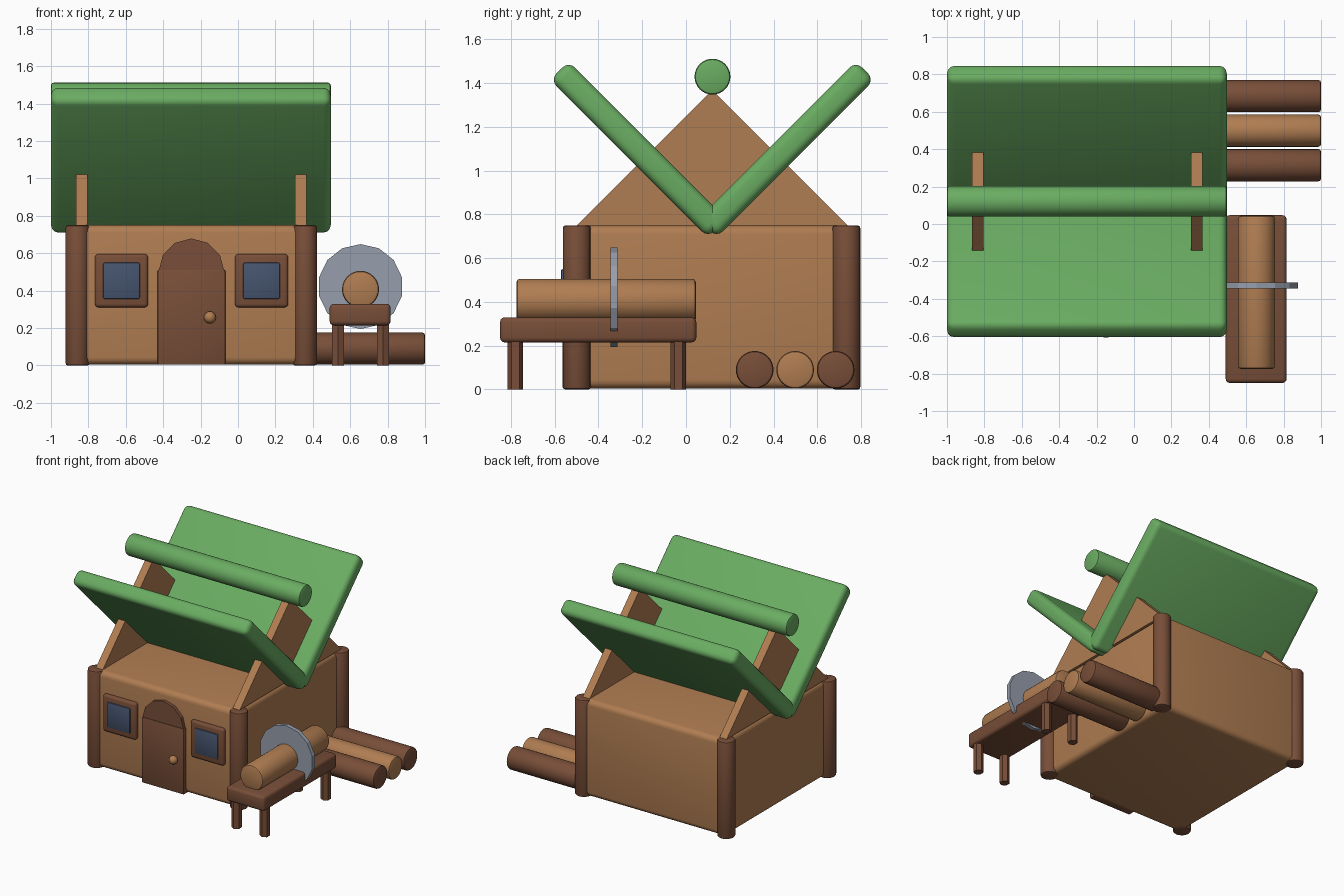
import bpy, bmesh, math
from mathutils import Matrix, Vector

if "Cube" in bpy.data.objects:
    bpy.data.objects.remove(bpy.data.objects["Cube"])


def material(name, rgb):
    m = bpy.data.materials.new(name)
    m.diffuse_color = (*rgb, 1)
    m.use_nodes = True
    m.node_tree.nodes["Principled BSDF"].inputs["Base Color"].default_value = m.diffuse_color
    return m


LIGHT = material("light_wood", (0.434, 0.205, 0.084))
DARK = material("dark_wood", (0.188, 0.076, 0.040))
GREEN = material("roof_green", (0.144, 0.413, 0.122))
STEEL = material("steel", (0.305, 0.342, 0.413))
GLASS = material("window_blue", (0.061, 0.089, 0.156))
ROT = {"x": (0, math.pi / 2, 0), "y": (math.pi / 2, 0, 0), "z": (0, 0, 0)}


def finish(bm, name, mat, loc, rot=(0, 0, 0), bevel=0, seg=3, smooth=True):
    """Round the sharp edges, make the object and set its shading."""
    if bevel:
        sharp = [e for e in bm.edges if e.calc_face_angle(0) > math.radians(60)]
        bmesh.ops.bevel(bm, geom=sharp, offset=bevel, segments=seg,
                        profile=0.5, affect='EDGES', clamp_overlap=True)
    bmesh.ops.recalc_face_normals(bm, faces=bm.faces)
    me = bpy.data.meshes.new(name)
    bm.to_mesh(me)
    bm.free()
    me.materials.append(mat)
    ob = bpy.data.objects.new(name, me)
    bpy.context.collection.objects.link(ob)
    ob.location = loc
    ob.rotation_euler = rot
    if smooth:
        bpy.ops.object.select_all(action='DESELECT')
        ob.select_set(True)
        bpy.context.view_layer.objects.active = ob
        bpy.ops.object.shade_smooth_by_angle(angle=math.radians(40))
    return ob


def box(name, mat, x, y, z, bevel=0, seg=3):
    """Box from (min, max) ranges on each axis."""
    bm = bmesh.new()
    size = [r[1] - r[0] for r in (x, y, z)]
    bmesh.ops.create_cube(bm, size=1, matrix=Matrix.Diagonal((*size, 1)))
    return finish(bm, name, mat, [sum(r) / 2 for r in (x, y, z)], bevel=bevel, seg=seg)


def cyl(name, mat, loc, r, length, axis="z", sides=32, bevel=0, smooth=True):
    bm = bmesh.new()
    bmesh.ops.create_cone(bm, cap_ends=True, segments=sides, radius1=r, radius2=r, depth=length)
    # first vertex on local +y
    bmesh.ops.rotate(bm, verts=bm.verts, matrix=Matrix.Rotation(math.pi / 2, 3, 'Z')
                     if abs(max(v.co.y for v in bm.verts) - r) > 1e-4 else Matrix.Identity(3))
    return finish(bm, name, mat, loc, ROT[axis], bevel, 2, smooth)


CX, CY = -0.25, 0.117    # centre of the house

# house body and corner posts
box("house_body", LIGHT, (-0.87, 0.37), (-0.535, 0.769), (0.004, 0.75), 0.04, 4)
for sx, side in ((-1, "left"), (1, "right")):
    for sy, end in ((-1, "front"), (1, "back")):
        cyl(f"{end}_{side}_post", DARK, (CX + sx * 0.608, CY + sy * 0.616, 0.375),
            0.064, 0.75, sides=16, bevel=0.012)

    # gable triangle
    bm = bmesh.new()
    pts = [(-0.62, 0), (0.62, 0), (0, 0.62)]
    face = bm.faces.new([bm.verts.new((-0.03, y, z)) for y, z in pts])
    ext = bmesh.ops.extrude_face_region(bm, geom=[face])
    bmesh.ops.translate(bm, vec=Vector((0.06, 0, 0)),
                        verts=[v for v in ext["geom"] if isinstance(v, bmesh.types.BMVert)])
    finish(bm, f"{side}_gable", LIGHT, (CX + sx * 0.585, 0.12, 0.75), smooth=False)

# roof slabs, standing in a V, and the ridge pole
for s, end in ((-1, "front"), (1, "back")):
    slab = box(f"{end}_roof_slab", GREEN, (-1, 0.496), (-0.51, 0.51), (-0.06, 0.06), 0.04, 4)
    slab.location = (-0.252, 0.12 + s * 0.338, 1.0975)
    slab.rotation_euler = (s * math.pi / 4, 0, 0)
cyl("ridge_pole", GREEN, (-0.252, 0.121, 1.43), 0.082, 1.496, "x", bevel=0.014)

# door with arched top and knob
box("door", DARK, (-0.43, -0.068), (-0.565, -0.5), (0.004, 0.512), 0.008, 2)
cyl("door_arch", DARK, (-0.249, -0.53, 0.503), 0.176, 0.06, "y", 12, smooth=False)
bm = bmesh.new()
bmesh.ops.create_uvsphere(bm, u_segments=16, v_segments=10, radius=0.032)
finish(bm, "door_knob", LIGHT, (-0.15, -0.576, 0.257))

# windows
for x, side in ((-0.623, "left"), (0.126, "right")):
    box(f"{side}_window_frame", DARK, (x - 0.142, x + 0.142), (-0.563, -0.5), (0.311, 0.596), 0.018)
    box(f"{side}_window_pane", GLASS, (x - 0.098, x + 0.098), (-0.572, -0.51), (0.355, 0.55), 0.008, 2)

# sawing bench with legs
box("bench_top", DARK, (0.49, 0.816), (-0.85, 0.047), (0.215, 0.33), 0.022)
for x, side in ((0.535, "left"), (0.775, "right")):
    for y, end in ((-0.78, "front"), (-0.035, "back")):
        cyl(f"{end}_{side}_bench_leg", DARK, (x, y, 0.115), 0.036, 0.23, sides=6, smooth=False)

# log on the bench and saw blade
cyl("bench_log", LIGHT, (0.655, -0.365, 0.407), 0.099, 0.82, "y", bevel=0.016)
cyl("saw_blade", STEEL, (0.655, -0.33, 0.422), 0.227, 0.032, "y", 14, smooth=False)

# stacked logs beside the wall
for i, (y, mat) in enumerate(((0.314, DARK), (0.499, LIGHT), (0.684, DARK))):
    cyl(f"side_log_{i + 1}", mat, (0.685, y, 0.09), 0.086, 0.63, "x", bevel=0.014)
